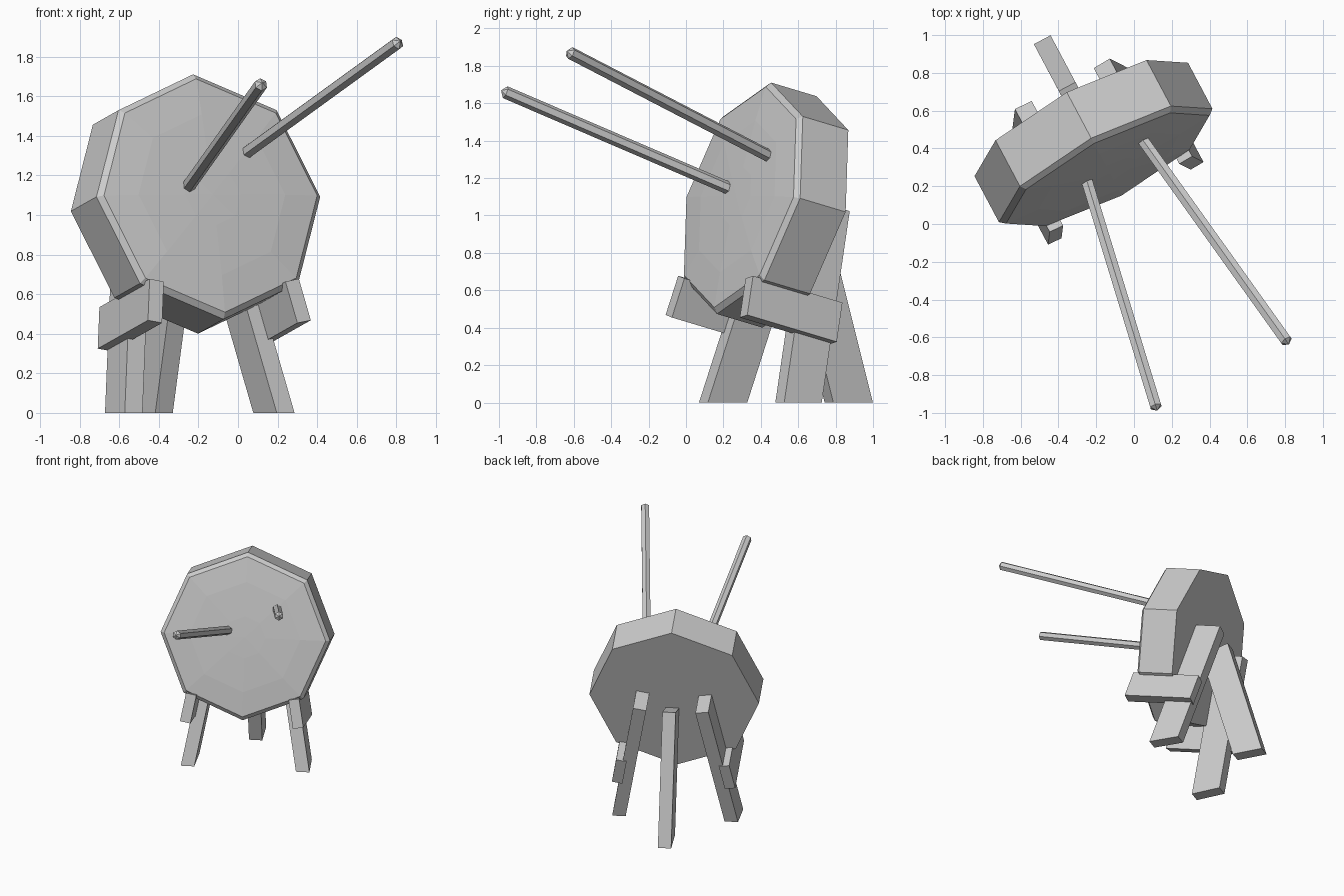
import bpy, bmesh, math
from mathutils import Vector, Matrix

if "Cube" in bpy.data.objects:
    bpy.data.objects.remove(bpy.data.objects["Cube"])

# Tilted, turned frame of the target: U across, V up the face, N out of the face
CENTRE = Vector((-0.15, 0.31, 1.092))
U = Vector((0.883, 0.469, 0)).normalized()
V = Vector((-0.12, 0.226, 0.967)).normalized()
N = U.cross(V).normalized()
V = N.cross(U)


def frame(x, y, z, origin):
    m = Matrix((x, y, z)).transposed().to_4x4()
    m.translation = origin
    return m


TARGET = frame(U, V, N, CENTRE)


def finish(name, bm):
    bmesh.ops.recalc_face_normals(bm, faces=bm.faces)
    mesh = bpy.data.meshes.new(name)
    bm.to_mesh(mesh)
    bm.free()
    obj = bpy.data.objects.new(name, mesh)
    bpy.context.collection.objects.link(obj)
    return obj


def lathe(name, profile, sides, matrix, phase=0.0):
    """Closed turned shape from (radius, height) pairs; radius 0 makes a point."""
    bm = bmesh.new()
    rings = []
    for r, h in profile:
        count = sides if r else 1
        rings.append([bm.verts.new((r * math.cos(phase + math.tau * i / sides),
                                    r * math.sin(phase + math.tau * i / sides), h))
                      for i in range(count)])
    for a, b in zip(rings, rings[1:]):
        for i in range(sides):
            j = (i + 1) % sides
            quad = [a[i % len(a)], a[j % len(a)], b[j % len(b)], b[i % len(b)]]
            bm.faces.new(list(dict.fromkeys(quad)))
    for ring in (rings[0], rings[-1]):
        if len(ring) > 1:
            bm.faces.new(ring)
    bm.transform(matrix)
    return finish(name, bm)


def beam(name, matrix, size, cut_floor=False):
    """Box of the given size, optionally sawn off level with the floor."""
    bm = bmesh.new()
    bmesh.ops.create_cube(bm, size=1)
    bm.transform(matrix @ Matrix.Diagonal((*size, 1)))
    if cut_floor:
        geom = bm.verts[:] + bm.edges[:] + bm.faces[:]
        cut = bmesh.ops.bisect_plane(bm, geom=geom, plane_co=(0, 0, 0),
                                     plane_no=(0, 0, 1), clear_inner=True)
        edges = [e for e in cut["geom_cut"] if isinstance(e, bmesh.types.BMEdge)]
        bmesh.ops.edgeloop_fill(bm, edges=edges)
    return finish(name, bm)


# Octagonal target with a bevelled rim and a slightly domed face
lathe("target", [(0.64, -0.285), (0.64, 0), (0.61, 0.025), (0.42, 0.04),
                 (0.16, 0.048), (0, 0.05)], 8, TARGET)

# Front legs, splayed in the plane of the target, each with a support peg
splay = math.atan2(0.19, 1.054)
for side, label in ((-1, "left"), (1, "right")):
    roll = Matrix.Rotation(side * splay, 4, 'Z')
    top = Matrix.Translation((side * 0.235, 0.05, -0.378))
    beam(label + "_front_leg", TARGET @ top @ roll @ Matrix.Translation((0, -0.65, 0)),
         (0.10, 1.3, 0.225), cut_floor=True)
    peg = Matrix.Translation((side * 0.407, -0.56, -0.22))
    beam(label + "_support_peg", TARGET @ peg @ roll, (0.08, 0.22, 0.56))

# Back leg, leaning forward against the target
axis = Vector((0.133, -0.25, 1)).normalized()
depth = U.cross(axis).normalized()
foot = Vector((-0.43, 0.87, 0))
beam("back_leg", frame(U, axis, depth, foot + axis * 0.4), (0.10, 1.2, 0.23), cut_floor=True)

# Two six-sided shafts stuck in the face
shafts = [((-0.25, 0.23, 1.145), (0.12, -0.98, 1.665)),
          ((0.05, 0.44, 1.32), (0.815, -0.63, 1.875))]
for i, (start, end) in enumerate(shafts, 1):
    start, end = Vector(start), Vector(end)
    d = (end - start).normalized()
    length = (end - start).length
    side_dir = d.cross(Vector((0, 0, 1))).normalized()
    lathe("arrow_shaft_%d" % i, [(0.034, -0.06), (0.034, length - 0.015), (0, length + 0.01)],
          6, frame(side_dir, d.cross(side_dir) * 1, d, start), math.pi / 6)
